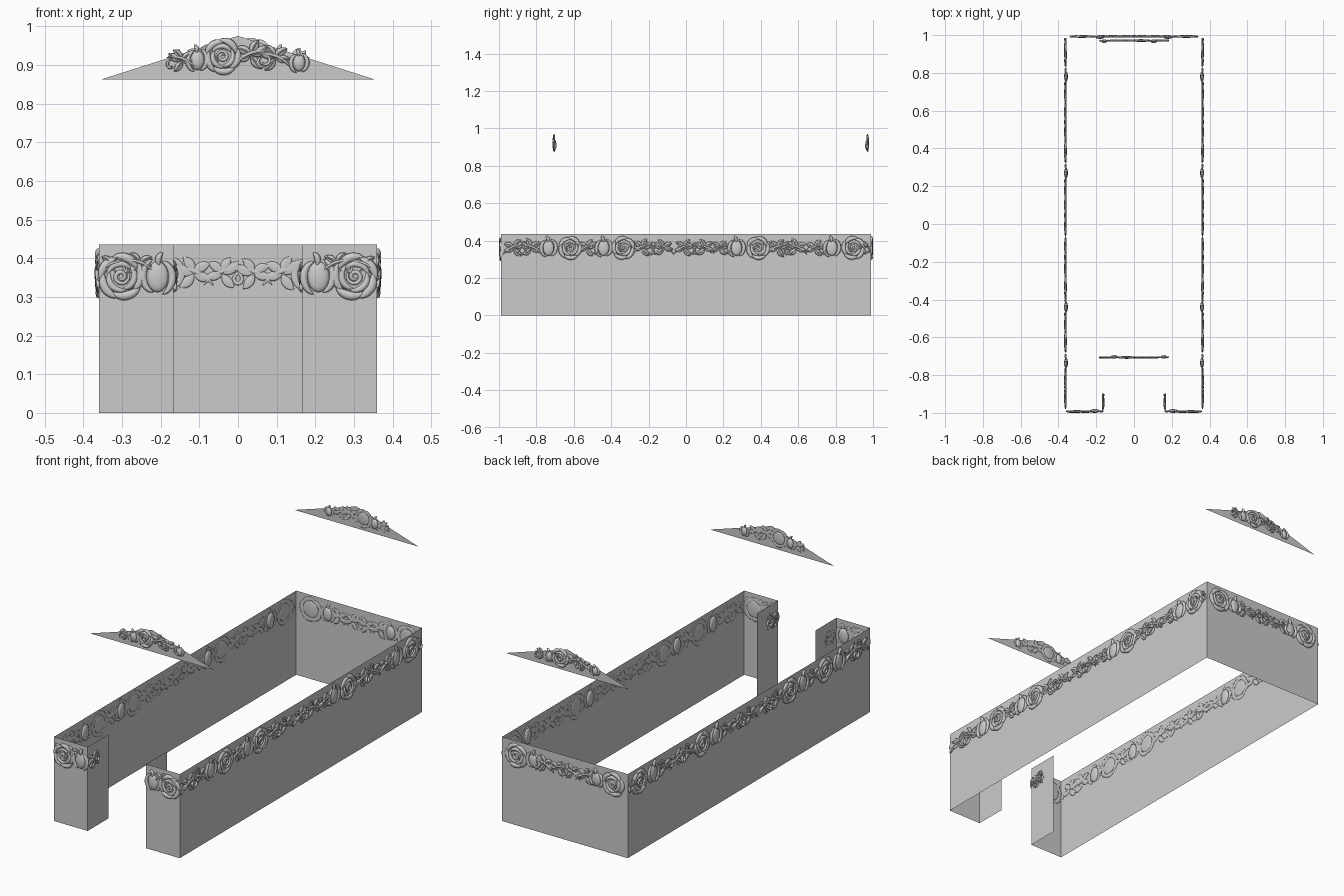
import bpy, bmesh, random
from math import sin, cos, pi
from mathutils import Matrix, Vector

if "Cube" in bpy.data.objects:
    bpy.data.objects.remove(bpy.data.objects["Cube"])

random.seed(4)
DEPTH = 0.01


def finish(name, bm, smooth=False):
    me = bpy.data.meshes.new(name)
    bm.to_mesh(me)
    bm.free()
    ob = bpy.data.objects.new(name, me)
    bpy.context.collection.objects.link(ob)
    if smooth:
        me.polygons.foreach_set("use_smooth", [True] * len(me.polygons))
    return ob


# ---- relief building blocks, drawn flat in (u, v) with depth along local z ----
def stroke(bm, pts, w, h=DEPTH, power=0.6, seg=8):
    """Tapered, flattened tube along 2D points."""
    rings, n = [], len(pts)
    for i, p in enumerate(pts):
        t = (pts[min(i + 1, n - 1)] - pts[max(i - 1, 0)]).normalized()
        side = Vector((-t.y, t.x))
        k = max(sin(pi * i / (n - 1)), 0.0) ** power
        ring = []
        for j in range(seg):
            a = 2 * pi * j / seg
            q = p + side * (w * k + 0.0006) * cos(a)
            d = sin(a)
            ring.append(bm.verts.new((q.x, q.y, (h if d > 0 else 0.002) * d * (0.35 + 0.65 * k))))
        rings.append(ring)
    for r0, r1 in zip(rings, rings[1:]):
        for j in range(seg):
            k = (j + 1) % seg
            bm.faces.new((r0[j], r0[k], r1[k], r1[j]))
    bm.faces.new(rings[0])
    bm.faces.new(rings[-1])


def arc(c, r0, r1, a0, a1, n=14, sq=1.0):
    out = []
    for i in range(n):
        f = i / (n - 1)
        a, r = a0 + (a1 - a0) * f, r0 + (r1 - r0) * f
        out.append(Vector((c[0] + r * cos(a) * sq, c[1] + r * sin(a))))
    return out


def bend(p, ang, length, curl, n=12):
    """Curved path starting at p."""
    q, out = Vector(p), []
    for i in range(n):
        out.append(q.copy())
        a = ang + curl * i / (n - 1)
        q += Vector((cos(a), sin(a))) * length / (n - 1)
    return out


def dome(bm, c, rx, ry, h):
    m = Matrix.Translation((c[0], c[1], 0)) @ Matrix.Diagonal((rx, ry, h, 1))
    bmesh.ops.create_uvsphere(bm, u_segments=14, v_segments=8, radius=1, matrix=m)


def rose(bm, u, v, r, s=1):
    dome(bm, (u, v), r * 0.72, r * 0.72, DEPTH * 0.45)
    stroke(bm, arc((u, v), r * 0.08, r * 0.36, 0, s * 3.4 * pi, 26), r * 0.10, DEPTH * 1.1)
    for k in range(3):
        a = k * 2.1 + 0.4
        stroke(bm, arc((u, v), r * 0.52, r * 0.60, a, a + s * 2.4), r * 0.15, DEPTH)
    for k in range(5):
        a = k * 1.257 + 0.2
        stroke(bm, arc((u, v), r * 0.78, r * 0.90, a, a + s * 1.6), r * 0.19, DEPTH * 0.85)


def bud(bm, u, v, r, s=1):
    dome(bm, (u, v), r * 0.5, r * 0.72, DEPTH)
    for a0 in (0.6 * pi, -0.4 * pi):
        stroke(bm, arc((u, v), r * 0.75, r * 0.85, a0, a0 + 0.8 * pi, sq=0.85), r * 0.17, DEPTH * 0.8)
    stroke(bm, bend((u - s * r * 0.1, v + r * 0.5), pi / 2 - s * 0.5, r * 0.7, s * 1.6), r * 0.14)


def leaf(bm, p, ang, length, curl=0.5, w=0.24):
    path = bend(p, ang, length, curl)
    stroke(bm, path, length * w, DEPTH * 0.55, 0.9)
    stroke(bm, path, length * 0.05, DEPTH * 0.85)


def sprig(bm, u, v, r, s=1):
    """Leafy scroll with a curled tip."""
    base = 0 if s > 0 else pi
    stroke(bm, bend((u - s * r, v - r * 0.6), base + s * 0.9, r * 2.4, -s * 1.2), r * 0.10)
    for a, l, c in ((0.3, 1.1, 0.6), (1.3, 1.0, -0.7), (2.3, 1.0, 0.7), (3.5, 0.95, -0.5), (5.2, 1.0, 0.6)):
        leaf(bm, (u, v), base + s * (a + random.uniform(-.15, .15)), r * l, s * c)
    stroke(bm, arc((u + s * r * 0.75, v - r * 0.35), r * 0.42, r * 0.1, base + s * 1.8, base - s * 2.6, 18), r * 0.09)


KIND = {"R": rose, "B": bud, "S": sprig}


def relief(name, items, origin, udir, normal):
    """Lay out ornaments in (u, v) and press them onto a wall."""
    bm = bmesh.new()
    for kind, u, v, r, s in items:
        KIND[kind](bm, u, v, r, s)
    m = Matrix((udir, (0, 0, 1), normal)).transposed().to_4x4()
    bmesh.ops.transform(bm, matrix=Matrix.Translation(origin) @ m, verts=bm.verts)
    bmesh.ops.recalc_face_normals(bm, faces=bm.faces)
    return finish(name, bm, True)


# ---- wall sheet: open plan with a notch in the front ----
X, Y, G, H = 0.36, 0.99, 0.167, 0.435
half = [(G, -0.82), (G, -Y), (X, -Y), (X, Y)]
plan = half + [(-x, y) for x, y in reversed(half)]
bm = bmesh.new()
low = [bm.verts.new((x, y, 0)) for x, y in plan]
top = [bm.verts.new((x, y, H)) for x, y in plan]
for i in range(len(plan) - 1):
    bm.faces.new((low[i], low[i + 1], top[i + 1], top[i]))
finish("wall_sheet", bm)

# ---- triangular gables ----
for name, y, s in (("front_gable", -0.703, 1), ("back_gable", 0.968, -1)):
    bm = bmesh.new()
    bm.faces.new([bm.verts.new((s * x, y, z)) for x, z in ((-0.355, 0.862), (0.355, 0.862), (0, 0.975))])
    finish(name, bm)
    items = [("S", -0.145, 0.912, 0.036, -1), ("B", -0.105, 0.912, 0.036, 1),
             ("R", -0.04, 0.922, 0.047, 1), ("S", 0.035, 0.925, 0.045, 1),
             ("S", 0.095, 0.918, 0.042, -1), ("B", 0.158, 0.905, 0.031, 1)]
    relief(name + "_relief", items, (0, y, 0), (s, 0, 0), (0, -s, 0))

# ---- flower bands on the walls ----
V = 0.36
side = [("S", -0.92, V, .06, 1), ("S", -0.83, V, .06, -1), ("B", -0.735, V, .058, 1), ("R", -0.62, V, .062, 1),
        ("S", -0.53, V, .055, 1), ("B", -0.44, V, .058, 1), ("R", -0.335, V, .062, -1), ("S", -0.235, V, .058, 1),
        ("S", -0.12, V, .055, -1), ("S", -0.01, V, .055, 1), ("S", 0.10, V, .055, -1), ("S", 0.18, V, .05, 1),
        ("B", 0.27, V, .058, 1), ("R", 0.385, V, .062, 1), ("S", 0.49, V, .058, 1), ("S", 0.59, V, .058, -1),
        ("S", 0.69, V, .055, 1), ("B", 0.78, V, .058, 1), ("R", 0.895, V, .062, -1), ("S", 0.94, V, .04, 1)]
front = [("R", 0.302, 0.352, .060, -1), ("B", 0.208, 0.352, .056, 1), ("S", 0.255, 0.385, .038, 1),
         ("S", 0.325, 0.382, .036, -1)]
flap = [("S", -0.945, V, .042, 1), ("S", -0.935, 0.335, .032, -1)]
for label, s in (("right", 1), ("left", -1)):
    relief(label + "_side_relief", side, (s * X, 0, 0), (0, 1, 0), (s, 0, 0))
    relief(label + "_front_relief", front, (0, -Y, 0), (s, 0, 0), (0, -1, 0))
    relief(label + "_flap_relief", flap, (s * G, 0, 0), (0, 1, 0), (-s, 0, 0))

back = [("R", s * 0.277, V, .062, s) for s in (1, -1)]
back += [("B", s * 0.18, V, .05, s) for s in (1, -1)]
back += [("S", s * 0.115, V, .052, s) for s in (1, -1)]
back += [("S", s * 0.04, V, .048, -s) for s in (1, -1)]
relief("back_relief", back, (0, Y, 0), (1, 0, 0), (0, 1, 0))
